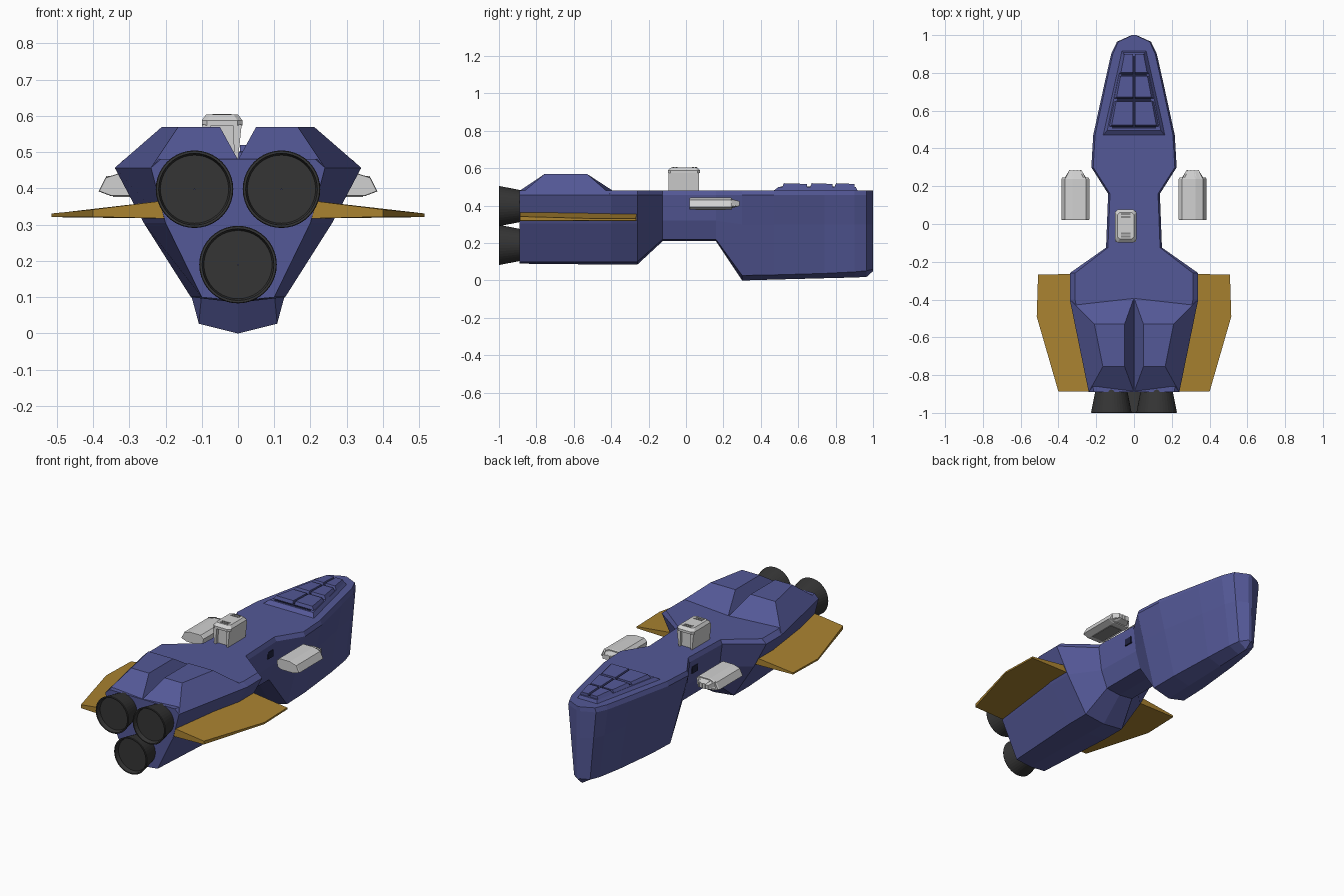
import bpy, bmesh, math


def material(name, rgb):
    m = bpy.data.materials.new(name)
    m.diffuse_color = (*rgb, 1)
    return m


BLUE = material("hull_blue", (0.088, 0.098, 0.31))
NAVY = material("groove_navy", (0.014, 0.016, 0.05))
GOLD = material("wing_gold", (0.40, 0.225, 0.03))
GREY = material("pod_light_grey", (0.64, 0.64, 0.64))
DARK = material("engine_charcoal", (0.036, 0.036, 0.036))
SLOT = material("slot_grey", (0.25, 0.25, 0.25))


def loft(name, rings, mat, mirror=False, closed=False):
    """Skin a list of equal-length rings; cap the ends unless the rings form a loop."""
    bm = bmesh.new()
    vr = [[bm.verts.new(p) for p in r] for r in rings]
    n = len(rings[0])
    pairs = list(zip(vr, vr[1:])) + ([(vr[-1], vr[0])] if closed else [])
    for a, b in pairs:
        for i in range(n):
            j = (i + 1) % n
            bm.faces.new((a[i], a[j], b[j], b[i]))
    if not closed:
        bm.faces.new(vr[0])
        bm.faces.new(vr[-1])
    bmesh.ops.recalc_face_normals(bm, faces=bm.faces)
    me = bpy.data.meshes.new(name)
    bm.to_mesh(me)
    bm.free()
    me.materials.append(mat)
    ob = bpy.data.objects.new(name, me)
    bpy.context.collection.objects.link(ob)
    if mirror:
        ob.modifiers.new("mirror", 'MIRROR')
    return ob


def box(name, x0, x1, y0, y1, z0, z1, mat, mirror=False):
    ring = lambda z: [(x0, y0, z), (x1, y0, z), (x1, y1, z), (x0, y1, z)]
    return loft(name, [ring(z0), ring(z1)], mat, mirror)


# Hull: cross sections from stern to prow
# y, deck x, shoulder x, waist (x, z), bottom (x, z), keel z
sections = [
    (-0.89, 0.212, 0.24, 0.20, 0.305, 0.10, 0.10, 0.09),
    (-0.40, 0.312, 0.34, 0.26, 0.305, 0.13, 0.10, 0.085),
    (-0.26, 0.312, 0.34, 0.26, 0.305, 0.13, 0.10, 0.085),
    (-0.125, 0.138, 0.148, 0.13, 0.32, 0.09, 0.22, 0.21),
    (0.16, 0.127, 0.137, 0.12, 0.32, 0.09, 0.22, 0.21),
    (0.30, 0.216, 0.226, 0.182, 0.30, 0.108, 0.027, 0.0),
    (0.47, 0.206, 0.216, 0.175, 0.30, 0.105, 0.03, 0.005),
    (0.74, 0.148, 0.157, 0.128, 0.30, 0.085, 0.038, 0.012),
    (0.90, 0.112, 0.121, 0.10, 0.30, 0.068, 0.046, 0.016),
    (0.965, 0.083, 0.09, 0.075, 0.30, 0.052, 0.052, 0.019),
    (1.0, 0.008, 0.012, 0.011, 0.30, 0.01, 0.06, 0.05),
]
rings = []
for y, xd, xs, xw, zw, xb, zb, zk in sections:
    half = [(xd, y, 0.482), (xs, y, 0.457), (xw, y, zw), (xb, y, zb)]
    rings.append(half + [(0, y, zk)] + [(-x, yy, z) for x, yy, z in reversed(half)])
loft("hull", rings, BLUE)

# Twin raised engine covers on the rear deck
loft("engine_cover", [
    [(0, -0.39, 0.479), (0.34, -0.40, 0.457), (0.24, -0.89, 0.457), (0, -0.89, 0.479)],
    [(0.05, -0.53, 0.57), (0.21, -0.53, 0.57), (0.165, -0.755, 0.57), (0.05, -0.755, 0.57)],
], BLUE, mirror=True)

# Swept wings, thinner toward the tip
plan = [(0.19, -0.262, 0.317, 0.368), (0.508, -0.268, 0.321, 0.331),
        (0.515, -0.49, 0.321, 0.331), (0.40, -0.888, 0.322, 0.342),
        (0.19, -0.888, 0.317, 0.368)]
loft("wing", [[(x, y, a) for x, y, a, b in plan],
              [(x, y, b) for x, y, a, b in plan]], GOLD, mirror=True)


# Engine bells: revolved closed profile with a recessed inner disc
def engine(name, cx, cz):
    prof = [(0.001, -0.86), (0.082, -0.86), (0.086, -0.89), (0.107, -0.997),
            (0.105, -1.0), (0.099, -1.0), (0.094, -0.975), (0.001, -0.975)]
    n = 40
    loft(name, [[(cx + r * math.cos(2 * math.pi * i / n), y,
                  cz + r * math.sin(2 * math.pi * i / n)) for r, y in prof]
                for i in range(n)], DARK, closed=True)


for nm, cx, cz in (("engine_left", -0.12, 0.398), ("engine_right", 0.12, 0.398),
                   ("engine_lower", 0, 0.19)):
    engine(nm, cx, cz)

# Cockpit canopy: sloped base, dark groove plate, six raised panels
loft("canopy_base", [
    [(-0.168, 0.465, 0.478), (0.168, 0.465, 0.478), (0.066, 0.918, 0.478), (-0.066, 0.918, 0.478)],
    [(-0.142, 0.495, 0.5), (0.142, 0.495, 0.5), (0.056, 0.908, 0.5), (-0.056, 0.908, 0.5)],
], BLUE)
width = lambda y: 0.118 - (y - 0.515) * 0.175
loft("canopy_grooves", [[(s * (width(y) - 0.002), y, z) for s, y in
                         ((-1, 0.505), (1, 0.505), (1, 0.89), (-1, 0.89))]
                        for z in (0.499, 0.502)], NAVY)
for k, (a, b) in enumerate(((0.515, 0.648), (0.664, 0.784), (0.794, 0.9))):
    loft("canopy_panel_%d" % k, [
        [(0.006, a, 0.499), (width(a) + 0.014, a, 0.499), (width(b) + 0.010, b, 0.499), (0.006, b, 0.499)],
        [(0.006, a + 0.008, 0.52), (width(a), a + 0.008, 0.52), (width(b), b, 0.516), (0.006, b, 0.516)],
    ], BLUE, mirror=True)

# Side pods: faceted body, tapered snout, outer slot and underside recess
profile = [(0.385, 0.392), (0.366, 0.430), (0.325, 0.443), (0.255, 0.443),
           (0.236, 0.425), (0.24, 0.39), (0.265, 0.379), (0.35, 0.379)]


def pod_ring(y, s):
    return [(0.31 + (x - 0.31) * s, y, 0.411 + (z - 0.411) * s) for x, z in profile]


loft("side_pod", [pod_ring(0.02, 0.96), pod_ring(0.026, 1), pod_ring(0.238, 1),
                  pod_ring(0.246, 0.93)], GREY, mirror=True)
loft("pod_snout", [pod_ring(0.24, 0.8), pod_ring(0.282, 0.45)], GREY, mirror=True)
for k in range(4):
    x = 0.262 + k * 0.032
    xe = 0.31 + (x - 0.31) * 0.6
    loft("pod_vane_%d" % k, [
        [(x - 0.006, 0.24, 0.393), (x + 0.006, 0.24, 0.393), (x + 0.006, 0.24, 0.435), (x - 0.006, 0.24, 0.435)],
        [(xe - 0.004, 0.285, 0.398), (xe + 0.004, 0.285, 0.398), (xe + 0.004, 0.285, 0.424), (xe - 0.004, 0.285, 0.424)],
    ], GREY, mirror=True)
box("pod_underside_panel", 0.268, 0.345, 0.05, 0.21, 0.376, 0.38, SLOT, mirror=True)

# Dark mount sockets on the neck
box("mount_socket", 0.12, 0.137, 0.085, 0.135, 0.38, 0.42, NAVY, mirror=True)

# Dorsal turret: bevelled cap, two side plates and an inner block
def turret_ring(z, x0, x1, y0, y1, c):
    return [(x0 + c, y0, z), (x1 - c, y0, z), (x1, y0 + c, z), (x1, y1 - c, z),
            (x1 - c, y1, z), (x0 + c, y1, z), (x0, y1 - c, z), (x0, y0 + c, z)]


loft("turret_cap", [turret_ring(0.574, -0.1, 0.012, -0.097, 0.076, 0.014),
                    turret_ring(0.588, -0.1, 0.012, -0.097, 0.076, 0.014),
                    turret_ring(0.604, -0.088, 0.0, -0.08, 0.06, 0.012)], GREY)
for nm, s in (("turret_plate_left", -1), ("turret_plate_right", 1)):
    loft(nm, [[(-0.044 + s * x, y, z) for x, z in
               ((0.034, 0.479), (0.044, 0.479), (0.054, 0.576), (0.03, 0.576))]
              for y in (-0.094, 0.07)], GREY)
box("turret_core", -0.08, -0.008, -0.075, 0.055, 0.48, 0.576, GREY)
for k, yc in enumerate((-0.058, 0.045)):
    for d in (-0.008, 0.008):
        box("turret_vent_%d" % k, -0.07, -0.018, yc + d - 0.005, yc + d + 0.005,
            0.603, 0.606, SLOT)
